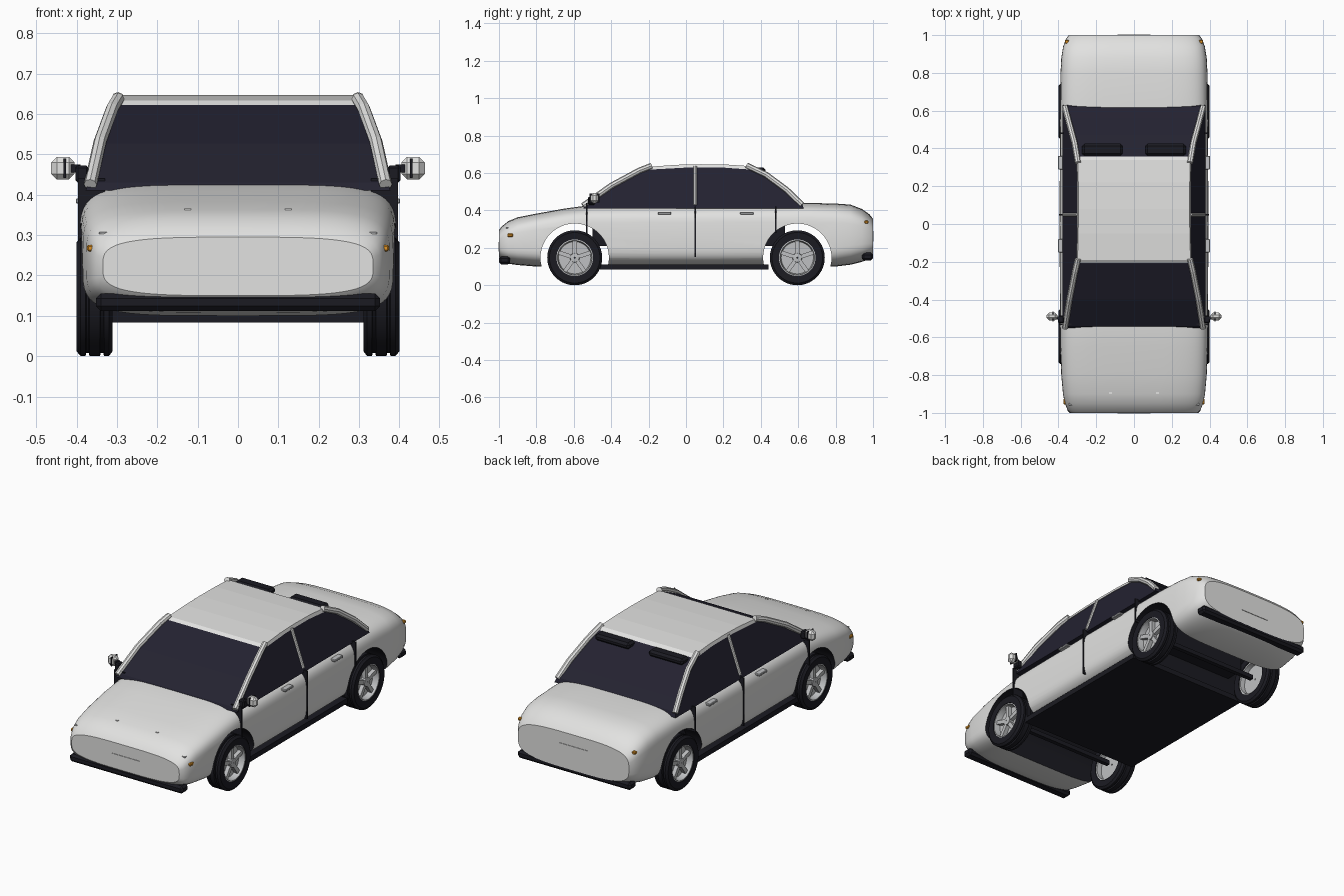
import bpy, bmesh, math
from mathutils import Vector, Matrix

if "Cube" in bpy.data.objects:
    bpy.data.objects.remove(bpy.data.objects["Cube"])


def material(name, rgb):
    m = bpy.data.materials.new(name)
    m.diffuse_color = (*rgb, 1)
    m.use_nodes = True
    m.node_tree.nodes["Principled BSDF"].inputs["Base Color"].default_value = m.diffuse_color
    return m


WHITE = material("body_white", (0.76, 0.76, 0.75))
GLASS = material("dark_glass", (0.017, 0.016, 0.030))
BLACK = material("black_trim", (0.011, 0.011, 0.016))
SILVER = material("silver", (0.52, 0.53, 0.54))
AMBER = material("amber", (0.75, 0.30, 0.02))


def finish(name, bm, mats, smooth=None):
    bmesh.ops.recalc_face_normals(bm, faces=bm.faces)
    me = bpy.data.meshes.new(name)
    bm.to_mesh(me)
    bm.free()
    ob = bpy.data.objects.new(name, me)
    bpy.context.collection.objects.link(ob)
    for m in mats:
        me.materials.append(m)
    if smooth:
        smooth_by_angle(ob, smooth)
    return ob


def smooth_by_angle(ob, deg):
    bpy.ops.object.select_all(action='DESELECT')
    ob.select_set(True)
    bpy.context.view_layer.objects.active = ob
    bpy.ops.object.shade_smooth_by_angle(angle=math.radians(deg))


def box(name, x, y, z, mat, bevel=0.0):
    """Box given by its (min, max) range on each axis."""
    bm = bmesh.new()
    bmesh.ops.create_cube(bm, size=1)
    for v in bm.verts:
        v.co = Vector([(a + b) / 2 + c * (b - a) for (a, b), c in zip((x, y, z), v.co)])
    if bevel:
        bmesh.ops.bevel(bm, geom=bm.edges[:], offset=bevel, segments=1, affect='EDGES')
    return finish(name, bm, [mat])


def pair(name, x, y, z, mat, bevel=0.0):
    """The same box on both sides of the car."""
    box(name + "_right", x, y, z, mat, bevel)
    box(name + "_left", (-x[1], -x[0]), y, z, mat, bevel)


def loft(rings, caps=True, closed=False):
    bm = bmesh.new()
    vs = [[bm.verts.new(p) for p in r] for r in rings]
    n = len(vs[0])
    steps = list(zip(vs, vs[1:])) + ([(vs[-1], vs[0])] if closed else [])
    for a, b in steps:
        for i in range(n):
            j = (i + 1) % n
            bm.faces.new((a[i], a[j], b[j], b[i]))
    if caps and not closed:
        bm.faces.new(vs[0])
        bm.faces.new(vs[-1])
    return bm


def lathe(name, profile, origin, side, mat, n=40, smooth=35):
    """Closed (radius, offset) profile spun about the axle."""
    rings = []
    for k in range(n):
        a = 2 * math.pi * k / n
        rings.append([(side * x, origin[0] + r * math.cos(a), origin[1] + r * math.sin(a))
                      for r, x in profile])
    return finish(name, loft(rings, closed=True), [mat], smooth)


def tube(name, pts, radius, mat, n=8):
    rings = []
    pts = [Vector(p) for p in pts]
    for i, p in enumerate(pts):
        d = (pts[min(i + 1, len(pts) - 1)] - pts[max(i - 1, 0)]).normalized()
        u = d.cross(Vector((1, 0, 0))).normalized()
        w = d.cross(u)
        rings.append([p + radius * (math.cos(t) * u + math.sin(t) * w)
                      for t in (2 * math.pi * k / n for k in range(n))])
    return finish(name, loft(rings), [mat])


# Body shell: rounded sections (y, half width, bottom, top)
SECTIONS = [
    (-1.0, .335, .150, .295), (-.985, .352, .130, .315), (-.95, .366, .115, .343),
    (-.90, .376, .108, .363), (-.80, .385, .100, .383), (-.65, .390, .100, .410),
    (-.50, .392, .100, .430), (0, .394, .100, .432), (.50, .392, .100, .436),
    (.65, .390, .100, .440), (.80, .389, .100, .437), (.88, .385, .110, .431),
    (.94, .375, .125, .408), (.98, .360, .140, .380), (1.0, .345, .155, .355)]


def section(y, w, lo, hi, n=56):
    e = 2 / (5 - 1.4 * abs(y) ** 6)
    pts = []
    for k in range(n):
        c, s = math.cos(2 * math.pi * k / n), math.sin(2 * math.pi * k / n)
        pts.append((w * math.copysign(abs(c) ** e, c), y,
                    (lo + hi) / 2 + (hi - lo) / 2 * math.copysign(abs(s) ** e, s)))
    return pts


body = finish("body", loft([section(*s) for s in SECTIONS]), [WHITE, BLACK])

# Wheel arches cut right through, leaving dark liners
WHEEL_Y, WHEEL_Z = 0.595, 0.147
for y in (-WHEEL_Y, WHEEL_Y):
    bm = bmesh.new()
    bmesh.ops.create_cone(bm, cap_ends=True, segments=48, radius1=.183, radius2=.183, depth=1.2,
                          matrix=Matrix.Translation((0, y, WHEEL_Z)) @ Matrix.Rotation(math.pi / 2, 4, 'Y'))
    for f in bm.faces:
        f.material_index = 1
    cutter = finish("arch_cutter", bm, [WHITE, BLACK])
    cutter.hide_render = True
    mod = body.modifiers.new("arch", 'BOOLEAN')
    mod.operation, mod.object, mod.solver = 'DIFFERENCE', cutter, 'EXACT'
    bpy.context.view_layer.objects.active = body
    bpy.ops.object.modifier_apply(modifier=mod.name)
    bpy.data.objects.remove(cutter)
smooth_by_angle(body, 30)

# Underside and cabin tub
box("floor_pan", (-.372, .372), (-.46, .44), (.083, .112), BLACK)
box("cabin_tub", (-.30, .30), (-.50, .53), (.21, .40), BLACK)


# Greenhouse: side outline (y, z) drawn in with height
def half_width(z):
    return .378 - (z - .41) * .37


def tapered(name, outline, mat, extra=0.0):
    rings = [[(s * (half_width(z) + extra), y, z) for y, z in outline] for s in (-1, 1)]
    return finish(name, loft(rings), [mat])


tapered("glass_cabin", [(-.55, .41), (-.54, .43), (-.40, .527), (-.21, .622), (0, .634), (.20, .634),
                        (.36, .622), (.47, .552), (.56, .480), (.62, .437), (.63, .41)], GLASS)
tapered("roof", [(-.215, .617), (-.19, .634), (-.05, .644), (.08, .647), (.22, .645), (.34, .637),
                 (.365, .617), (.20, .629), (0, .629)], WHITE, .004)

# Pillars and details repeated on each side
for s, tag in ((1, "right"), (-1, "left")):
    tube("front_pillar_" + tag, [(s * .366, -.55, .425), (s * .342, -.40, .532),
                                 (s * .312, -.25, .613), (s * .297, -.185, .638)], .016, WHITE)
    tube("rear_pillar_" + tag, [(s * .297, .325, .640), (s * .315, .43, .590),
                                (s * .345, .54, .508), (s * .366, .62, .430)], .016, WHITE)
    tube("centre_pillar_" + tag, [(s * .372, .05, .43), (s * .298, .05, .636)], .009, WHITE)

# Door gaps, handles, mirrors
for name, y, lo, hi in (("front_gap", -.53, .22, .44), ("middle_gap", .05, .15, .42),
                        ("rear_gap", .48, .28, .42)):
    pair(name, (.33, .397), (y - .004, y + .004), (lo, hi), BLACK)
for name, y in (("front_handle", -.115), ("rear_handle", .325)):
    pair(name, (.37, .402), (y - .036, y + .036), (.378, .391), SILVER, .003)
pair("mirror_mount", (.37, .403), (-.525, -.485), (.43, .472), BLACK, .006)
pair("mirror_arm", (.39, .42), (-.505, -.49), (.455, .475), BLACK)
pair("mirror", (.405, .463), (-.51, -.468), (.438, .494), WHITE, .014)
pair("mirror_band", (.426, .432), (-.515, -.463), (.442, .490), BLACK)

# Bumpers and number plates
box("front_bumper", (-.352, .352), (-1.0, -.94), (.112, .155), BLACK, .012)
box("rear_bumper", (-.352, .352), (.94, 1.0), (.132, .175), BLACK, .012)
box("front_plate", (-.088, .088), (-1.003, -.998), (.18, .232), WHITE)
box("rear_plate", (-.088, .088), (.998, 1.003), (.235, .290), WHITE)

# Lamps, washer jets and rear headrests
pair("front_indicator", (.350, .374), (-.955, -.925), (.259, .276), AMBER, .004)
pair("rear_indicator", (.345, .366), (.955, .975), (.330, .346), AMBER, .004)
pair("front_marker", (.318, .344), (-.962, -.945), (.303, .308), SILVER)
pair("washer_jet", (.117, .133), (-.90, -.89), (.355, .366), WHITE)
pair("headrest", (.06, .275), (.36, .425), (.594, .630), BLACK, .012)

# Wheels: grooved tyre, dished rim, five spokes, hub
TYRE = [(.098, .312), (.135, .311), (.147, .320), (.147, .332), (.139, .334), (.139, .340),
        (.147, .342), (.147, .368), (.139, .370), (.139, .376), (.147, .378), (.147, .390),
        (.135, .400), (.098, .398)]
for y, end in ((-WHEEL_Y, "front"), (WHEEL_Y, "rear")):
    for s, side in ((1, "right"), (-1, "left")):
        tag = end + "_" + side
        c = (y, WHEEL_Z)
        lathe("tyre_" + tag, TYRE, c, s, BLACK)
        lathe("rim_" + tag, [(.004, .345), (.088, .345), (.090, .318), (.100, .316), (.101, .394),
                             (.092, .396), (.086, .362), (.004, .362)], c, s, SILVER)
        lathe("hub_" + tag, [(.003, .36), (.026, .36), (.024, .388), (.003, .390)], c, s, SILVER, 20)
        bm = bmesh.new()
        for k in range(5):
            a = math.pi / 2 + 2 * math.pi * k / 5
            m = (Matrix.Translation((s * .372, *c)) @ Matrix.Rotation(a, 4, 'X')
                 @ Matrix.Translation((0, .052, 0)) @ Matrix.Diagonal((.024, .080, .022, 1)))
            bmesh.ops.create_cube(bm, size=1, matrix=m)
        finish("spokes_" + tag, bm, [SILVER])
    # Axle between the wheels
    box("axle_" + end, (-.32, .32), (y - .012, y + .012), (WHEEL_Z - .012, WHEEL_Z + .012), BLACK)
